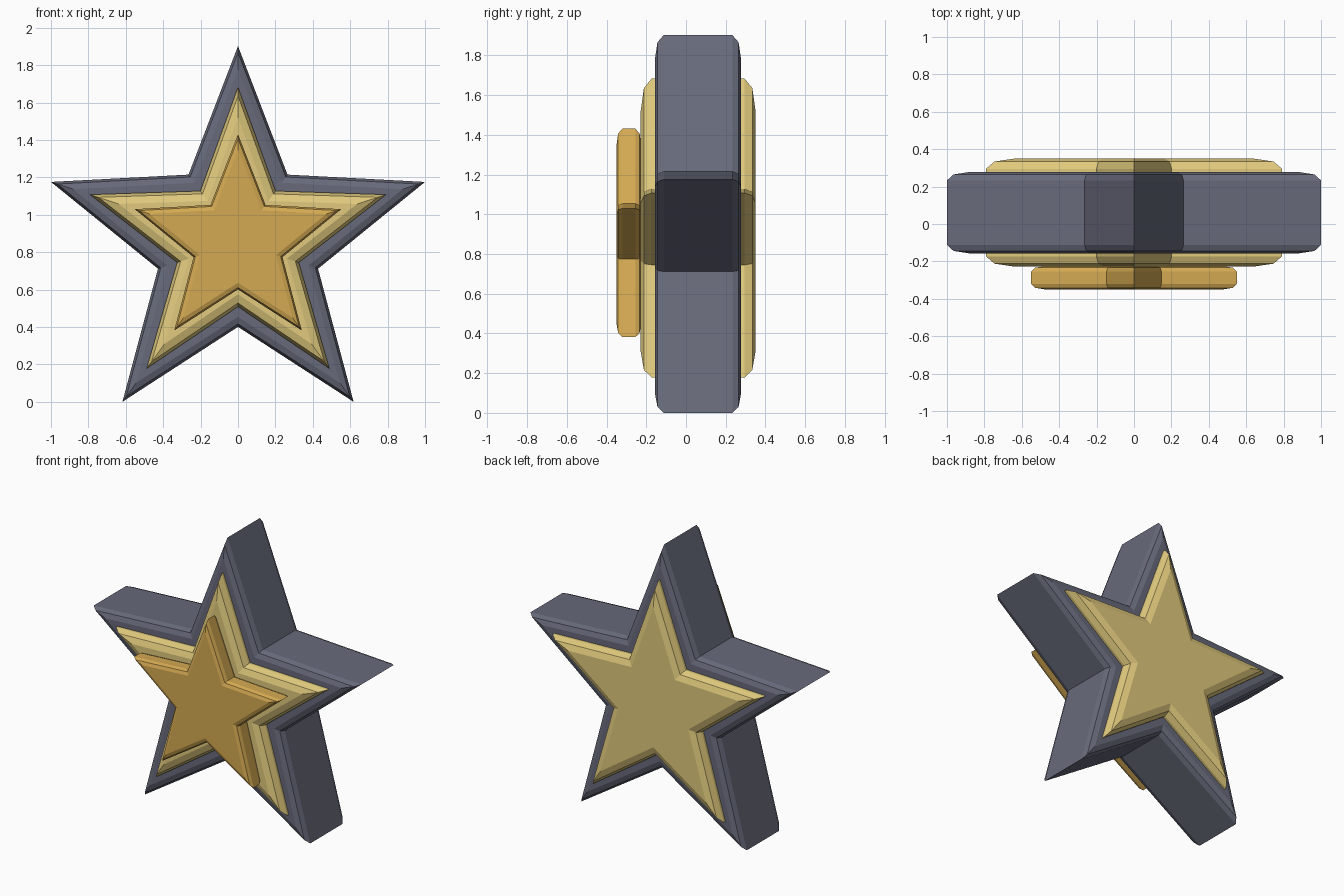
import bpy
import bmesh
from math import sin, cos, pi

cube = bpy.data.objects.get("Cube")
if cube:
    bpy.data.objects.remove(cube, do_unlink=True)

CENTRE_Z = 0.851


def make_material(name, colour):
    mat = bpy.data.materials.new(name)
    mat.use_nodes = True
    mat.diffuse_color = (*colour, 1)
    bsdf = mat.node_tree.nodes["Principled BSDF"]
    bsdf.inputs["Base Color"].default_value = (*colour, 1)
    bsdf.inputs["Roughness"].default_value = 0.6
    return mat


def make_star(name, mat, tip, notch, front, back, bevel):
    """Five-pointed prism along y with rounded front and back rims."""
    bm = bmesh.new()
    verts = []
    for i in range(10):
        radius = notch if i % 2 else tip
        angle = i * pi / 5
        verts.append(bm.verts.new((radius * sin(angle), front,
                                   CENTRE_Z + radius * cos(angle))))
    face = bm.faces.new(verts)
    extruded = bmesh.ops.extrude_face_region(bm, geom=[face], use_keep_orig=True)
    for v in extruded["geom"]:
        if isinstance(v, bmesh.types.BMVert):
            v.co.y = back
    bmesh.ops.recalc_face_normals(bm, faces=bm.faces)

    # Only the rims are bevelled; the edges running front to back stay sharp
    rims = [e for e in bm.edges if abs(e.verts[0].co.y - e.verts[1].co.y) < 1e-5]
    bmesh.ops.bevel(bm, geom=rims, offset=bevel, offset_type='OFFSET',
                    segments=2, profile=0.5, affect='EDGES',
                    clamp_overlap=False)
    bmesh.ops.recalc_face_normals(bm, faces=bm.faces)

    mesh = bpy.data.meshes.new(name)
    bm.to_mesh(mesh)
    bm.free()
    mesh.materials.append(mat)
    obj = bpy.data.objects.new(name, mesh)
    bpy.context.collection.objects.link(obj)
    return obj


slate = make_material("slate_grey", (0.136, 0.144, 0.195))
pale_gold = make_material("pale_gold", (0.75, 0.59, 0.205))
deep_gold = make_material("deep_gold", (0.66, 0.40, 0.085))

# Thick outer frame, gold star through it, and small raised star on the front
make_star("outer_star", slate, 1.0515, 0.45, -0.157, 0.278, 0.045)
make_star("middle_star", pale_gold, 0.832, 0.342, -0.228, 0.35, 0.055)
make_star("front_star", deep_gold, 0.58, 0.25, -0.35, -0.225, 0.03)
